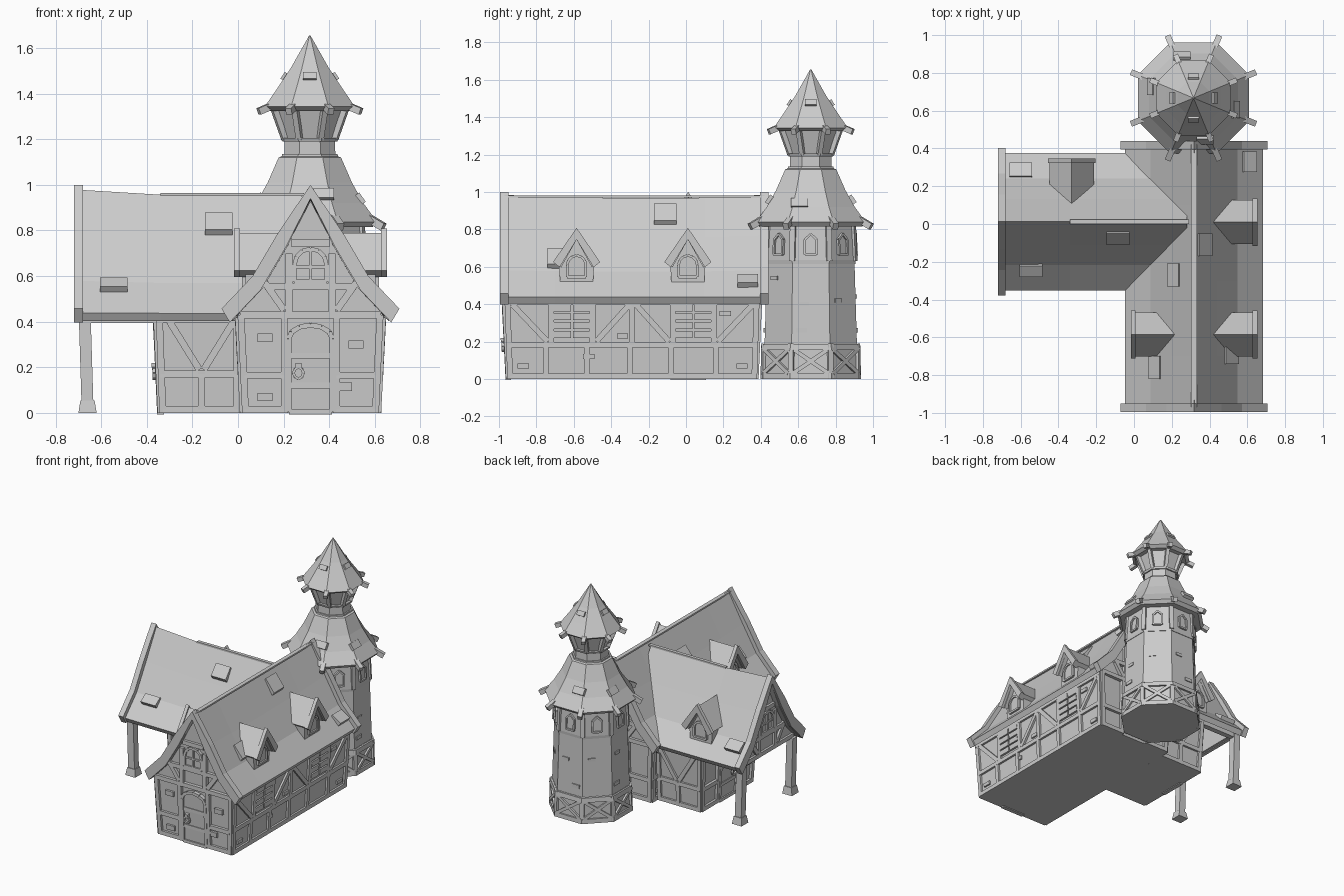
import bpy, bmesh, math
from mathutils import Vector as V

if "Cube" in bpy.data.objects:
    bpy.data.objects.remove(bpy.data.objects["Cube"])

parts = {}

def loft(name, rings):
    """Skin a list of equal-length point rings, capped at both ends, into a named part."""
    bm = parts.setdefault(name, bmesh.new())
    rs = [[bm.verts.new(p) for p in r] for r in rings]
    n = len(rs[0])
    fs = [bm.faces.new(rs[0]), bm.faces.new(rs[-1])]
    for a, b in zip(rs, rs[1:]):
        fs += [bm.faces.new((a[i], a[(i+1) % n], b[(i+1) % n], b[i])) for i in range(n)]
    bmesh.ops.recalc_face_normals(bm, faces=fs)

def beam(name, a, b, w, nrm, d=.03):
    a, b = V(a), V(b)
    t = (b-a).normalized()
    s = V(nrm).cross(t).normalized()
    n = t.cross(s)
    offs = [s*w/2*i+n*d/2*j for i, j in ((-1, -1), (1, -1), (1, 1), (-1, 1))]
    loft(name, [[a+o for o in offs], [b+o for o in offs]])

def panel(name, fn, outline, d0, d1):
    loft(name, [[fn(a, d, z) for a, z in outline] for d in (d0, d1)])

def trim(name, fn, outline, w, d=.03):
    n = fn(0, 1, 0)-fn(0, 0, 0)
    for p, q in zip(outline, outline[1:]+outline[:1]):
        beam(name, fn(p[0], 0, p[1]), fn(q[0], 0, q[1]), w, n, d)

def bars(name, fn, segs, w=.03, d=.026):
    n = fn(0, 1, 0)-fn(0, 0, 0)
    for a, z, b, y in segs:
        beam(name, fn(a, 0, z), fn(b, 0, y), w, n, d)

def arch(w, z0, z1, h, c=0):
    top = [(c+w*math.cos(math.pi*i/6), z1-h+h*math.sin(math.pi*i/6)) for i in range(7)]
    return [(c-w, z0), (c+w, z0)]+top

def window(name, fn, w, z0, z1, h, f=.018, c=0):
    o = arch(w, z0, z1, h, c)
    panel(name, fn, o, -.01, .004)
    trim(name+"_frame", fn, o, f)

# frames: u along the ridge, v across it
main = lambda u, v, z: V((.318+v, u, z))
wing = lambda u, v, z: V((u, .012+v, z))
PROF = [(0, .957), (.12, .75), (.23, .57), (.365, .437)]

def roof_z(v):
    for (a, p), (b, q) in zip(PROF, PROF[1:]):
        if v <= b:
            return p+(q-p)*(v-a)/(b-a)
    return PROF[-1][1]

def section(fr, u, up, grow, th, lift):
    top = [(v+(grow if v else 0), z+up+lift*(1-v/.4)) for v, z in PROF]
    low = [(max(0, v-th*.6) if v else 0, z-th) for v, z in top]
    full = lambda h: [(-v, z) for v, z in reversed(h[1:])]+h
    return [fr(u, v, z) for v, z in full(top)+full(low)[::-1]]

def roof(name, fr, stations, ends):
    loft(name, [section(fr, u, 0, 0, .035, l) for u, l in stations])
    for a, b, l in ends:
        loft(name+"_bargeboard", [section(fr, u, .018, .025, .06, l) for u in (a, b)])

roof("main_roof", main, [(-.98, .028), (-.7, .015), (-.3, .01), (.1, .012), (.42, .028)],
     [(-.995, -.95, .025), (.395, .44, .025)])
roof("wing_roof", wing, [(-.705, .022), (-.34, 0), (.28, 0)], [(-.72, -.68, .025)])
beam("main_ridge", (.318, -.97, .975), (.318, .42, .975), .03, (0, 0, 1), .012)
beam("wing_ridge", (-.34, .012, .958), (.29, .012, .958), .025, (0, 0, 1), .012)

# loose raised shingles
for fr, u, s, v, l, w in ((main, -.11, 1, .05, .12, .03), (main, .33, 1, .285, .11, .03),
                          (main, -.68, 1, .19, .12, .03), (main, -.27, -1, .1, .12, .025),
                          (main, -.76, -1, .2, .12, .025), (wing, -.6, 1, .265, .12, .03),
                          (wing, -.085, -1, .08, .12, .025), (wing, -.545, -1, .25, .12, .025)):
    rings = []
    for k in (-l/2, l/2):
        q = [(v-w, 0), (v+w, 0), (v+w, .025), (v-w, .012)]
        rings.append([fr(u+k, s*(x+e*.7), roof_z(x)+e+.004) for x, e in q])
    loft("loose_shingles", rings)

# walls, leaning outward to the eaves
def walls(name, fr, u0, u1, gable):
    lo, hi = [], []
    for u, k in ((u0, -1), (u1, 1)):
        g = u+k*.02
        loop = [(u, -.295, 0), (u, .295, 0), (g, .317, .43)]
        loop += [(g, .21, .56), (g, .11, .72), (g, 0, .93), (g, -.11, .72), (g, -.21, .56)] if gable else []
        (lo if k < 0 else hi).extend(fr(*p) for p in loop+[(g, -.317, .43)])
    loft(name, [lo, hi])

walls("main_walls", main, -.945, .37, True)
walls("wing_walls", wing, -.335, .2, True)
GAB = [(-.33, .42), (.33, .42), (.21, .56), (.11, .72), (0, .93), (-.11, .72), (-.21, .56)]
loft("porch_gable", [[wing(u, a, z) for a, z in GAB] for u in (-.665, -.64)])

# gable-end faces
main_front = lambda a, d, z: V((.318+a, -.95-.05*min(z, .43)-d, z))
main_back = lambda a, d, z: V((.318+a, .375+.045*min(z, .43)+d, z))
wing_end = lambda a, d, z: V((-.34-.045*min(z, .43)-d, .012+a, z))
porch_end = lambda a, d, z: V((-.668-d, .012+a, z))
m = lambda segs: segs+[(-a, z, -b, y) for a, z, b, y in segs]
LOW = m([(.285, 0, .305, .43), (.115, .165, .29, .165), (.115, 0, .115, .43), (.115, .015, .29, .015)])
HIGH = m([(0, .43, .31, .43), (.095, .43, .095, .7), (.115, .45, .2, .57),
          (0, .555, .2, .555), (0, .745, .085, .745)])
for fn in (main_front, main_back, wing_end):
    bars("gable_timbers", fn, LOW)
for fn in (main_front, main_back, porch_end):
    bars("gable_timbers", fn, HIGH)
    window("gable_window", fn, .07, .575, .72, .07)
    bars("gable_window_frame", fn, [(-.07, .64, .07, .64), (0, .58, 0, .71)], .012)
for fn in (main_front, wing_end):
    window("door", fn, .095, .005, .385, .06, .022)
    bars("door_rails", fn, [(-.09, .12, .09, .12), (-.09, .25, .09, .25)], .025, .02)
    # knocker ring
    ring = [(-.053+.022*math.cos(i*math.pi/4), .175+.025*math.sin(i*math.pi/4)) for i in range(8)]
    trim("door_knocker", lambda a, d, z: fn(a, d+.02, z), ring, .012, .015)
    bars("door_knocker", fn, [(-.053, .2, -.053, .22)], .025, .06)

# long side timbers
SIDE = [(-.94, .015, .37, .015), (-.95, .182, .38, .182), (-.96, .41, .38, .41), (-.94, 0, -.955, .42),
        (.365, 0, .378, .42)]
SIDE += [(u, 0, u, .18) for u in (-.75, -.53, -.3, -.08, .16)]
SIDE += [(u, .18, u, .42) for u in (-.72, -.5, -.29, -.07, .15)]
SIDE += [(-.93, .4, -.74, .2), (-.48, .2, -.3, .4), (-.27, .4, -.09, .2), (.17, .2, .36, .4)]
for s in (1, -1):
    fn = lambda a, d, z: main(a, s*(.297+.05*z+d), z)
    wf = lambda a, d, z: wing(a, s*(.297+.05*z+d), z)
    bars("side_timbers", fn, SIDE)
    for c in (-.61, .04):
        for i in range(4):
            z = .22+i*.047
            panel("shutters", fn, [(c-.095, z), (c-.005, z), (c-.005, z+.037), (c-.095, z+.037)], -.01, .014)
            panel("shutters", fn, [(c+.005, z), (c+.095, z), (c+.095, z+.037), (c+.005, z+.037)], -.01, .014)
    for a, z in ((-.87, .07), (-.52, .12), (-.34, .23), (.21, .35), (.3, .07)):
        panel("wall_bricks", fn, [(a-.03, z-.013), (a+.03, z-.013), (a+.03, z+.013), (a-.03, z+.013)], -.01, .01)
    bars("wing_timbers", wf, [(-.33, 0, -.345, .42), (-.34, .17, .03, .17), (-.33, .015, .02, .015),
                              (-.16, 0, -.16, .18), (-.3, .4, -.17, .19), (-.02, .4, -.15, .19),
                              (-.34, .41, .03, .41), (-.005, 0, -.005, .42)])
    # porch posts with plinths and wall plates
    y = .012+s*.295
    beam("porch_post", (-.66, y, .03), (-.672, y, .42), .052, (0, 1, 0), .052)
    loft("post_plinth", [[(-.66+i*r, y+j*r, z) for i, j in ((-1, -1), (1, -1), (1, 1), (-1, 1))]
                         for r, z in ((.04, 0), (.031, .055))])
    beam("porch_plate", (-.67, y, .415), (-.34, y, .415), .04, (0, 0, 1), .04)
for a, z in ((-.2, .07), (.15, .115), (-.2, .33), (.2, .3)):
    panel("wall_bricks", main_front, [(a-.033, z-.018), (a+.033, z-.018), (a+.033, z+.018), (a-.033, z+.018)], -.01, .01)

# dormers
for fr, u, s in ((main, -.585, 1), (main, .01, 1), (main, -.585, -1), (wing, -.33, 1)):
    fn = lambda a, d, z: fr(u+a, s*(.285+d), z)
    panel("dormer_wall", fn, [(-.088, .515), (.088, .515), (.095, .63), (0, .77), (-.095, .63)], -.22, 0)
    gable = lambda e, w: [(-w, .625), (0, .79+e), (w, .625), (w-.035, .597), (0, .745), (-w+.035, .597)]
    panel("dormer_roof", fn, gable(0, .117), -.26, .03)
    panel("dormer_bargeboard", fn, gable(.018, .126), .025, .05)
    window("dormer_window", fn, .05, .545, .66, .05, .014)

# octagonal tower
C = V((.315, .667, 0))
K = 1/math.cos(math.pi/8)
def octa(ap, z):
    return [C+V((ap*K*math.cos(t), ap*K*math.sin(t), z)) for t in (math.pi/8+i*math.pi/4 for i in range(8))]
def tower(name, prof):
    loft(name, [octa(r, z) for r, z in prof])
tower("tower_base", [(.256, 0), (.25, .19)])
tower("tower_shaft", [(.248, .15), (.234, .62)])
tower("tower_belt", [(.238, .615), (.24, .635), (.228, .84)])
tower("tower_base_rail", [(.268, 0), (.267, .032)])
tower("tower_base_rail", [(.266, .155), (.262, .188)])
tower("tower_skirt_roof", [(.275, .815), (.295, .838), (.235, .92), (.185, 1.01), (.137, 1.12), (.11, 1.13)])
tower("tower_neck", [(.113, 1.1), (.11, 1.2)])
tower("tower_neck_band", [(.125, 1.11), (.122, 1.135)])
tower("tower_neck_band", [(.12, 1.19), (.125, 1.205)])
tower("lantern", [(.105, 1.2), (.145, 1.335)])
tower("spire_roof", [(.175, 1.325), (.198, 1.343), (.145, 1.42), (.085, 1.51), (.003, 1.655)])

for i in range(8):
    t = i*math.pi/4
    n, s = V((math.cos(t), math.sin(t), 0)), V((-math.sin(t), math.cos(t), 0))
    fb = lambda a, d, z: C+n*(.258-.03*z+d)+s*a+V((0, 0, z))
    bars("base_braces", fb, [(-.095, .03, .095, .16), (.095, .03, -.095, .16)], .022, .022)
    ft = lambda a, d, z: C+n*(.24-.057*(z-.635)+d)+s*a+V((0, 0, z))
    o = [(-.032, .665), (.032, .665), (.032, .745), (0, .775), (-.032, .745)]
    panel("tower_window", ft, o, -.01, .004)
    trim("tower_window_frame", ft, o, .012, .028)
    # corner posts and rafter tails
    c = t+math.pi/8
    r, q = V((math.cos(c), math.sin(c), 0)), V((-math.sin(c), math.cos(c), 0))
    P = lambda R, z: C+r*R+V((0, 0, z))
    nr = V((0, 0, 1))
    beam("corner_post", P(.252, .63), P(.243, .83), .03, r, .025)
    beam("base_post", P(.275, 0), P(.27, .188), .03, r, .02)
    beam("rafter_tail", P(.26, .865), P(.35, .815), .032, nr, .034)
    beam("lantern_post", P(.118, 1.2), P(.168, 1.33), .025, r, .025)
    beam("spire_rafter_tail", P(.16, 1.355), P(.243, 1.322), .028, nr, .03)
    if i % 2 == 0:
        w = 1 if i % 4 else -1
        k = .01*w
        beam("tower_shingles", C+n*.222+s*(.06*w-.045)+nr*(.95+k), C+n*.222+s*(.06*w+.045)+nr*(.95+k),
             .05, n+nr*.7, .022)
        beam("tower_shingles", C+n*.11-s*.03+nr*1.475, C+n*.11+s*.03+nr*1.475, .035, n+nr*.65, .022)
        beam("tower_bricks", C+n*.243+s*(.05*w-.03)+nr*.26, C+n*.243+s*(.05*w+.03)+nr*.26, .025, n, .018)
    beam("tower_bricks", C+n*.238-s*.06+nr*(.4+.02*i), C+n*.238-s*.01+nr*(.4+.02*i), .022, n, .016)

for name, bm in parts.items():
    me = bpy.data.meshes.new(name)
    bm.to_mesh(me)
    bm.free()
    bpy.context.scene.collection.objects.link(bpy.data.objects.new(name, me))
